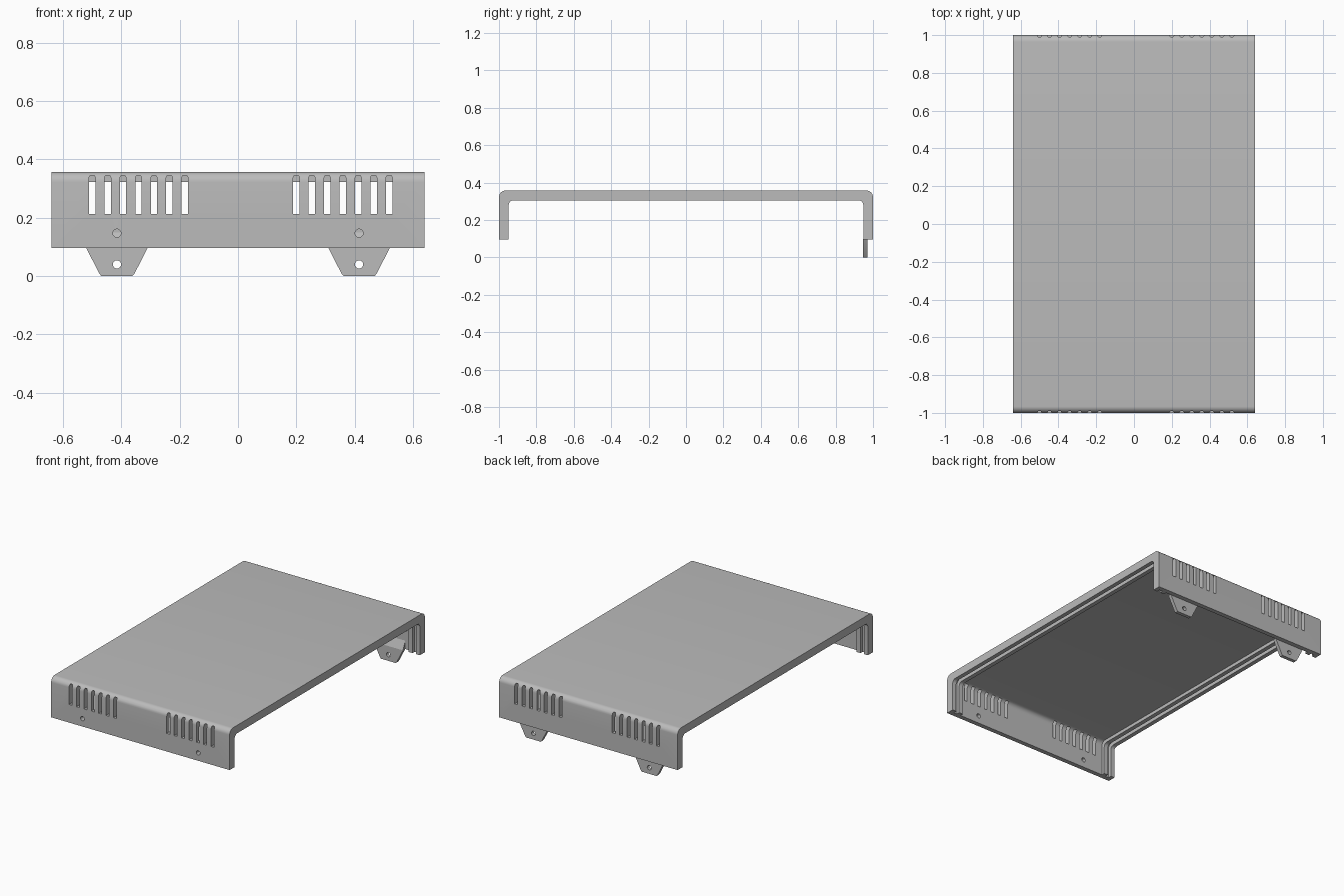
import bpy, bmesh, math
from mathutils import Vector

cube = bpy.data.objects.get("Cube")
if cube:
    bpy.data.objects.remove(cube)

W, L, TOP, BOT = 0.64, 1.0, 0.357, 0.096   # half width, half length, heights
WALL, RIB = 0.03, 0.052                    # sheet depth, rib depth

grey = bpy.data.materials.new("satin grey")
grey.diffuse_color = (0.5, 0.5, 0.5, 1)
grey.use_nodes = True
grey.node_tree.nodes["Principled BSDF"].inputs["Base Color"].default_value = (0.5, 0.5, 0.5, 1)


def prism(bm, points, push):
    """Extrude a closed outline along a vector."""
    face = bm.faces.new([bm.verts.new(p) for p in points])
    new = bmesh.ops.extrude_face_region(bm, geom=[face])["geom"]
    verts = [v for v in new if isinstance(v, bmesh.types.BMVert)]
    bmesh.ops.translate(bm, verts=verts, vec=Vector(push))


def finish(name, bm, smooth=True):
    bmesh.ops.recalc_face_normals(bm, faces=bm.faces[:])
    mesh = bpy.data.meshes.new(name)
    bm.to_mesh(mesh)
    bm.free()
    mesh.materials.append(grey)
    ob = bpy.data.objects.new(name, mesh)
    bpy.context.collection.objects.link(ob)
    if smooth:
        shade(ob)
    return ob


def shade(ob):
    bpy.ops.object.select_all(action='DESELECT')
    ob.select_set(True)
    bpy.context.view_layer.objects.active = ob
    bpy.ops.object.shade_smooth_by_angle(angle=math.radians(30))


def arch(depth, radius, steps=8):
    """Upside-down U line, inset by depth, as (y, z) points."""
    y, z = L - depth, TOP - depth
    half = [(y, BOT)]
    for i in range(steps + 1):
        a = math.pi / 2 * i / steps
        half.append((y - radius + radius * math.cos(a), z - radius + radius * math.sin(a)))
    return half + [(-p, q) for p, q in reversed(half)]


def u_section(bm, x0, x1, outer, inner):
    outline = outer + inner[::-1]
    prism(bm, [(x0, y, z) for y, z in outline], (x1 - x0, 0, 0))


def cut(ob, cutter):
    cutter.hide_render = True
    mod = ob.modifiers.new("cut", 'BOOLEAN')
    mod.operation, mod.solver, mod.object = 'DIFFERENCE', 'EXACT', cutter
    bpy.context.view_layer.objects.active = ob
    bpy.ops.object.modifier_apply(modifier=mod.name)
    bpy.data.objects.remove(cutter)


def circle(x, y, z, r, n=20):
    return [(x + r * math.cos(math.tau * i / n), y, z + r * math.sin(math.tau * i / n))
            for i in range(n)]


# Folded cover sheet
outer_line = arch(0, 0.035)
inner_line = arch(WALL, 0.03)
bm = bmesh.new()
u_section(bm, -W, W, outer_line, inner_line)
cover = finish("cover", bm, False)

# Vent slots in both end walls, screw holes in the front wall
bm = bmesh.new()
w, c, z0, z1 = 0.011, 0.004, 0.213, 0.345
for start in (-0.5, 0.2):
    for i in range(7):
        x = start + i * 0.053
        for y in (-1.1, 0.955):
            prism(bm, [(x - w, y, z0), (x + w, y, z0), (x + w, y, z1 - 2 * c),
                       (x + w - c, y, z1), (x - w + c, y, z1), (x - w, y, z1 - 2 * c)],
                  (0, 0.145, 0))
for x in (-0.415, 0.415):
    prism(bm, circle(x, -1.1, 0.147, 0.014), (0, 0.145, 0))
cut(cover, finish("slot_cutter", bm, False))
shade(cover)

# Paired inner ribs at each side, forming panel grooves
rib_line = arch(RIB, 0.025)
for side, s in (("left", 1), ("right", -1)):
    for part, a, b in (("edge_rib", 0.612, W), ("inner_rib", 0.56, 0.588)):
        bm = bmesh.new()
        u_section(bm, s * a, s * b, inner_line, rib_line)
        finish(f"{side}_{part}", bm)

# Mounting tabs inside the rear wall, with a sloped upper shoulder
for side, x in (("left", 0.415), ("right", -0.415)):
    bm = bmesh.new()
    yi, yo = 0.947, L - WALL
    prism(bm, [(x - 0.105, yi, BOT), (x - 0.06, yi, 0.008), (x - 0.053, yi, 0),
               (x + 0.053, yi, 0), (x + 0.06, yi, 0.008), (x + 0.105, yi, BOT)],
          (0, yo - yi, 0))
    tab = finish(side + "_tab", bm, False)
    bm = bmesh.new()
    prism(bm, circle(x, 0.9, 0.04, 0.014), (0, 0.15, 0))
    cut(tab, finish("hole_cutter", bm, False))
    shade(tab)
    bm = bmesh.new()
    prism(bm, [(x - 0.105, yi, BOT), (x - 0.105, yo, BOT), (x - 0.105, yo, 0.15)], (0.21, 0, 0))
    finish(side + "_tab_shoulder", bm, False)
